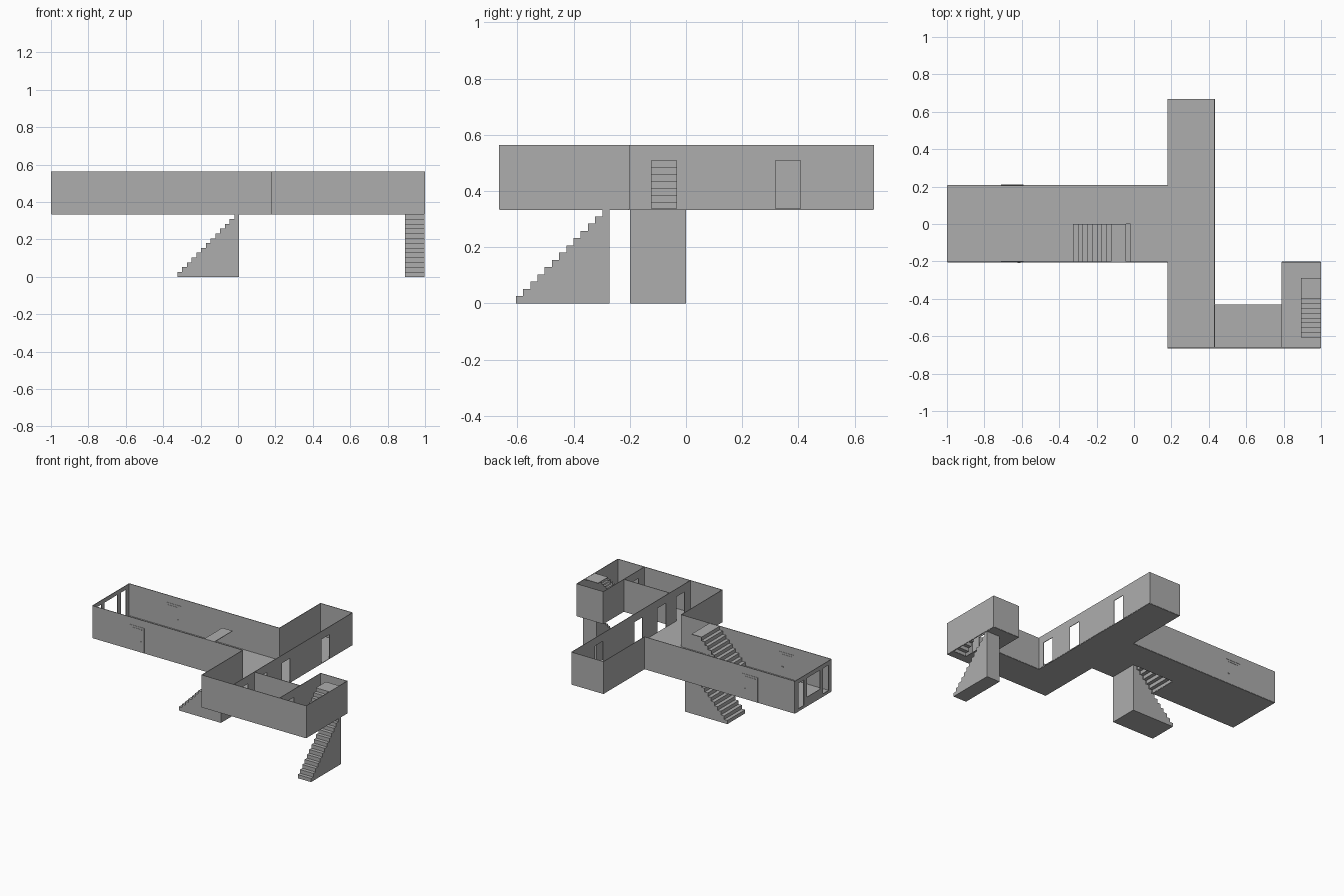
import bpy, bmesh
from mathutils import Vector

if "Cube" in bpy.data.objects:
    bpy.data.objects.remove(bpy.data.objects["Cube"])

FLOOR, TOP, THICK = 0.335, 0.564, 0.004
DOOR = (FLOOR, 0.508)

grey = bpy.data.materials.new("plain grey")
grey.diffuse_color = (0.42, 0.42, 0.42, 1)
grey.use_nodes = True
grey.node_tree.nodes["Principled BSDF"].inputs["Base Color"].default_value = grey.diffuse_color


def finish(name, bm, thick=0.0):
    bmesh.ops.remove_doubles(bm, verts=bm.verts, dist=1e-5)
    bmesh.ops.recalc_face_normals(bm, faces=bm.faces)
    me = bpy.data.meshes.new(name)
    bm.to_mesh(me)
    bm.free()
    me.materials.append(grey)
    ob = bpy.data.objects.new(name, me)
    bpy.context.collection.objects.link(ob)
    if thick:
        mod = ob.modifiers.new("thickness", 'SOLIDIFY')
        mod.thickness, mod.offset, mod.use_even_offset = thick, 0, True
    return ob


def sheet(name, us, vs, keep, place):
    """Grid sheet with the cells that pass keep(u, v)."""
    bm = bmesh.new()
    us, vs = sorted(set(us)), sorted(set(vs))
    for a, b in zip(us, us[1:]):
        for c, d in zip(vs, vs[1:]):
            if keep((a + b) / 2, (c + d) / 2):
                bm.faces.new([bm.verts.new(place(u, v))
                              for u, v in ((a, c), (b, c), (b, d), (a, d))])
    return finish(name, bm, THICK)


def wall(name, axis, at, lo, hi, openings=()):
    """Upright wall at axis=at, with openings (from, to, bottom, top)."""
    us, vs = [lo, hi], [FLOOR, TOP]
    for o in openings:
        us += o[:2]
        vs += o[2:]
    keep = lambda u, v: not any(o[0] < u < o[1] and o[2] < v < o[3] for o in openings)
    place = (lambda u, v: (at, u, v)) if axis == 'x' else (lambda u, v: (u, at, v))
    return sheet(name, us, vs, keep, place)


def box(name, lo, hi):
    bm = bmesh.new()
    bmesh.ops.create_cube(bm, size=1)
    lo, hi = Vector(lo), Vector(hi)
    for v in bm.verts:
        v.co = (lo + hi) / 2 + v.co * (hi - lo)
    return finish(name, bm)


def steps(start, z, run, rise, count):
    pts = [(start, z)]
    for i in range(count):
        pts += [(start + i * run, z + (i + 1) * rise),
                (start + (i + 1) * run, z + (i + 1) * rise)]
    return pts


def place_stair(axis, u, w, z):
    return (u, w, z) if axis == 'x' else (w, u, z)


def solid_stair(name, axis, pts, w0, w1):
    bm = bmesh.new()
    pts = pts + [(pts[-1][0], pts[0][1])]
    f = bm.faces.new([bm.verts.new(place_stair(axis, u, w0, z)) for u, z in pts])
    ext = bmesh.ops.extrude_face_region(bm, geom=[f])
    move = Vector(place_stair(axis, 0, w1 - w0, 0))
    bmesh.ops.translate(bm, vec=move, verts=[v for v in ext['geom']
                                             if isinstance(v, bmesh.types.BMVert)])
    return finish(name, bm)


def folded_stair(name, axis, pts, w0, w1):
    bm = bmesh.new()
    for (a, b), (c, d) in zip(pts, pts[1:]):
        bm.faces.new([bm.verts.new(place_stair(axis, *p))
                      for p in ((a, w0, b), (c, w0, d), (c, w1, d), (a, w1, b))])
    return finish(name, bm, THICK)


# Floor: four rooms with two stairwell holes
rooms = [(-0.998, 0.18, -0.203, 0.207), (0.18, 0.43, -0.663, 0.667),
         (0.43, 0.998, -0.663, -0.432), (0.79, 0.998, -0.432, -0.203)]
wells = [(-0.324, 0.006, -0.2, 0.0), (0.892, 0.996, -0.605, -0.272)]
inside = lambda x, y, r: r[0] < x < r[1] and r[2] < y < r[3]
sheet("floor", [x for r in rooms + wells for x in r[:2]],
      [y for r in rooms + wells for y in r[2:]],
      lambda x, y: any(inside(x, y, r) for r in rooms)
      and not any(inside(x, y, w) for w in wells),
      lambda x, y: (x, y, FLOOR))

# Main room walls, with a window wall at the far end
wall("main_front_wall", 'y', -0.203, -0.998, 0.18)
wall("main_back_wall", 'y', 0.207, -0.998, 0.18)
wall("window_wall", 'x', -0.998, -0.203, 0.207,
     [(-0.165, -0.105, 0.355, 0.535), (-0.07, 0.075, 0.40, 0.535),
      (0.11, 0.17, 0.355, 0.535)])

# Cross hall walls
wall("hall_left_front_wall", 'x', 0.18, -0.663, -0.203)
wall("hall_left_back_wall", 'x', 0.18, 0.207, 0.667)
wall("hall_end_wall", 'y', 0.667, 0.18, 0.43)
wall("hall_right_wall", 'x', 0.43, -0.663, 0.667,
     [(c - 0.045, c + 0.045, *DOOR) for c in (0.363, -0.078, -0.34, -0.55)])

# Passage and stair room walls
wall("passage_front_wall", 'y', -0.663, 0.18, 0.998)
wall("passage_back_wall", 'y', -0.432, 0.43, 0.79)
wall("stair_room_partition", 'x', 0.79, -0.663, -0.203, [(-0.595, -0.505, *DOOR)])
wall("stair_room_right_wall", 'x', 0.998, -0.663, -0.203)
wall("stair_room_back_wall", 'y', -0.203, 0.79, 0.998)

# Stairs: a solid lower flight and a folded upper flight cut off at wall height
RISE = FLOOR / 13
for label, axis, start, run, w0, w1, end in (
        ("main", 'x', -0.324, 0.0254, -0.2, 0.0, -0.043),
        ("side", 'y', -0.605, 0.0256, 0.892, 0.996, -0.29)):
    solid_stair(label + "_lower_stair", axis, steps(start, 0, run, RISE, 13), w0, w1)
    upper = steps(start, FLOOR, run, 0.0251, 9)
    upper[-1] = (end, upper[-1][1])
    folded_stair(label + "_upper_stair", axis, upper, w0, w1)

# Closed side doors: thin frame strips and handle on both faces of the long walls
for label, y in (("front", -0.203), ("back", 0.207)):
    y0, y1 = y - 0.004, y + 0.004
    for side, x in (("left", -0.708), ("right", -0.592)):
        box(f"{label}_door_{side}_strip", (x - 0.002, y0, FLOOR), (x + 0.002, y1, 0.51))
    box(f"{label}_door_top_strip", (-0.71, y0, 0.508), (-0.59, y1, 0.512))
    box(f"{label}_door_vent", (-0.69, y0, 0.493), (-0.61, y1, 0.497))
    box(f"{label}_door_handle", (-0.622, y - 0.005, 0.405), (-0.608, y + 0.005, 0.411))
